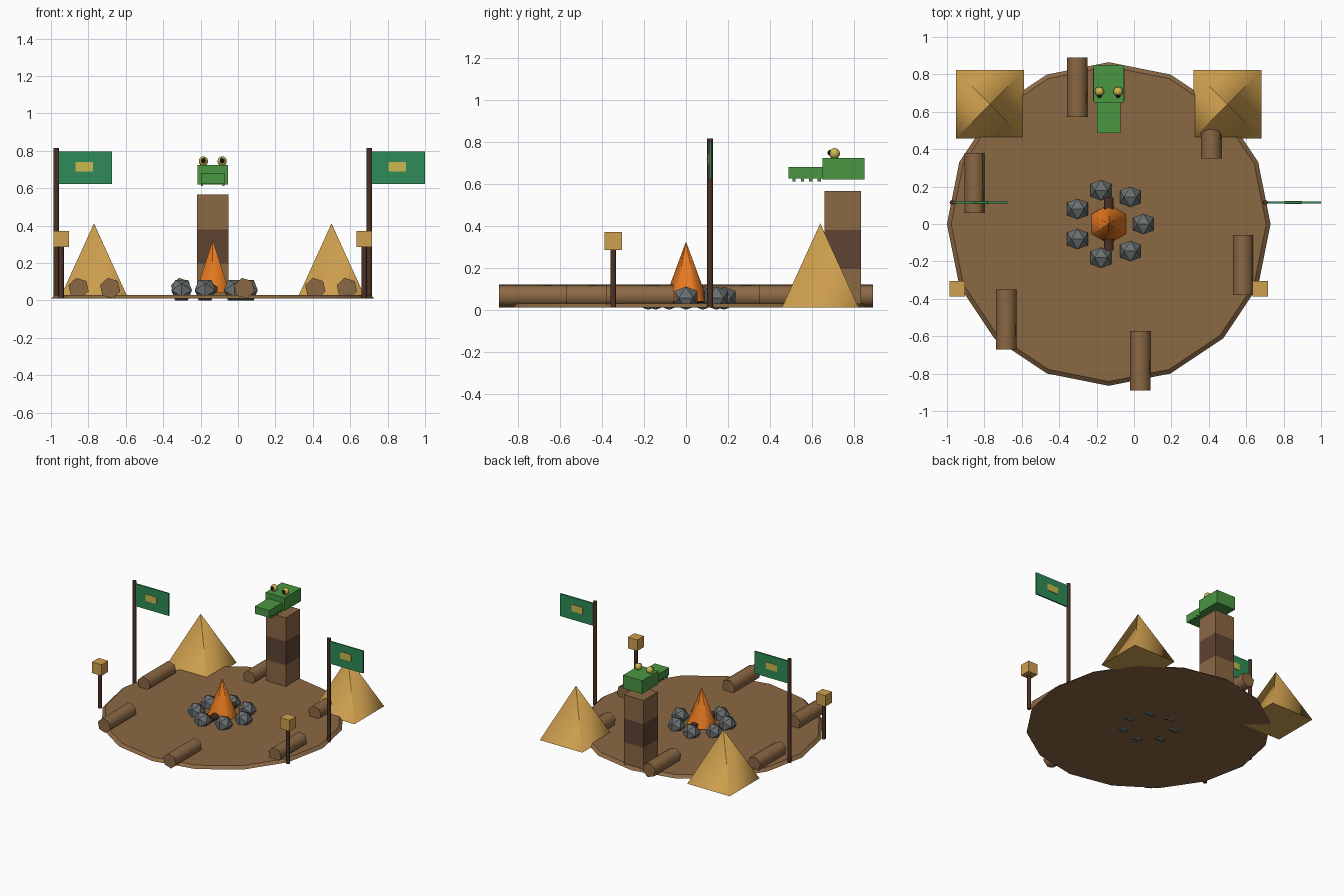
import bpy
import bmesh
from math import sin, cos, radians, sqrt
from mathutils import Matrix, Vector

default = bpy.data.objects.get("Cube")
if default:
    bpy.data.objects.remove(default)


def paint(name, hex_code):
    """One flat material from an sRGB hex code."""
    def lin(c):
        return c / 12.92 if c <= 0.04045 else ((c + 0.055) / 1.055) ** 2.4
    rgba = [lin(int(hex_code[i:i + 2], 16) / 255) for i in (0, 2, 4)] + [1]
    m = bpy.data.materials.new(name)
    m.use_nodes = True
    m.diffuse_color = rgba
    m.node_tree.nodes["Principled BSDF"].inputs["Base Color"].default_value = rgba
    return m


SOIL = paint("earth brown", "8b6844")
BAND = paint("band brown", "5f4332")
POLE = paint("dark wood", "4c3226")
CANVAS = paint("tan canvas", "cfa04e")
FLAG = paint("flag green", "2e8b57")
SKIN = paint("leaf green", "4a9642")
YELLOW = paint("pale yellow", "cbb850")
STONE = paint("stone grey", "6a6f6f")
FIRE = paint("fire orange", "e67820")
BLACK = paint("pupil black", "15120f")


def finish(bm, name, mat):
    mesh = bpy.data.meshes.new(name)
    bm.to_mesh(mesh)
    bm.free()
    mesh.materials.append(mat)
    ob = bpy.data.objects.new(name, mesh)
    bpy.context.collection.objects.link(ob)
    return ob


def box(name, mat, center, size):
    bm = bmesh.new()
    bmesh.ops.create_cube(bm, size=1, matrix=Matrix.Translation(center) @ Matrix.Diagonal((*size, 1)))
    return finish(bm, name, mat)


def prism(name, mat, center, r1, r2, depth, sides, spin=0, along_y=False):
    """Cylinder or cone with smooth sides and crisp caps."""
    bm = bmesh.new()
    bmesh.ops.create_cone(bm, cap_ends=True, segments=sides, radius1=r1, radius2=r2, depth=depth)
    bm.normal_update()
    for f in bm.faces:
        f.smooth = abs(f.normal.z) < 0.99
    for e in bm.edges:
        e.smooth = all(f.smooth for f in e.link_faces)
    turn = Matrix.Rotation(radians(-90), 4, 'X') if along_y else Matrix.Identity(4)
    bm.transform(Matrix.Translation(center) @ turn @ Matrix.Rotation(radians(spin), 4, 'Z'))
    return finish(bm, name, mat)


def ball(name, mat, center, r):
    bm = bmesh.new()
    bmesh.ops.create_uvsphere(bm, u_segments=10, v_segments=8, radius=r,
                              matrix=Matrix.Translation(center))
    for f in bm.faces:
        f.smooth = True
    return finish(bm, name, mat)


def stone(name, center, r):
    """Faceted icosahedron resting on an edge that runs along x."""
    g = (1 + sqrt(5)) / 2
    k = r / sqrt(1 + g * g)
    bm = bmesh.new()
    for a in (-k, k):
        for b in (-k * g, k * g):
            for p in ((a, 0, b), (0, b, a), (b, a, 0)):
                bm.verts.new(Vector(center) + Vector(p))
    bmesh.ops.convex_hull(bm, input=bm.verts[:])
    bmesh.ops.recalc_face_normals(bm, faces=bm.faces[:])
    return finish(bm, name, STONE)


CX = -0.135  # camp centre

# Ground
prism("ground", SOIL, (CX, 0, 0.02), 0.865, 0.842, 0.02, 16)

# Campfire
prism("flame", FIRE, (CX, 0, 0.181), 0.105, 0.001, 0.282, 6)
prism("firewood", POLE, (CX, 0, 0.06), 0.028, 0.028, 0.285, 6, along_y=True)
for i in range(7):
    a = radians(360 / 7 * i)
    stone(f"fire_stone_{i + 1}", (CX + 0.185 * cos(a), 0.185 * sin(a), 0.055), 0.065)

# Log seats
for i in range(6):
    a = radians(43 + 60 * i)
    prism(f"log_seat_{i + 1}", SOIL, (CX + 0.75 * cos(a), 0.75 * sin(a), 0.065),
          0.0565, 0.0565, 0.32, 6, spin=-13, along_y=True)

# Tents, flags and torches on both sides
for side, s in (("left", 1), ("right", -1)):
    prism(f"tent_{side}", CANVAS, (CX + s * 0.635, 0.64, 0.21), 0.183 * sqrt(2), 0.001, 0.4, 4, spin=45)

    px = CX + s * 0.837
    prism(f"flag_pole_{side}", POLE, (px, 0.115, 0.413), 0.014, 0.014, 0.806, 8)
    box(f"flag_{side}", FLAG, (px + 0.155, 0.115, 0.71), (0.285, 0.011, 0.174))
    box(f"flag_emblem_{side}", YELLOW, (px + 0.15, 0.115, 0.715), (0.095, 0.018, 0.052))

    tx = CX + s * 0.81
    prism(f"torch_pole_{side}", POLE, (tx, -0.347, 0.15), 0.014, 0.014, 0.28, 8)
    box(f"torch_lantern_{side}", CANVAS, (tx, -0.347, 0.328), (0.082, 0.082, 0.086))

# Totem column
for i, mat in enumerate((SOIL, BAND, SOIL)):
    box(f"totem_block_{i + 1}", mat, (CX, 0.748, 0.1025 + 0.185 * i), (0.17, 0.174, 0.185))

# Reptile head above the totem
box("head", SKIN, (CX, 0.75, 0.672), (0.164, 0.2, 0.102))
box("snout", SKIN, (CX, 0.57, 0.653), (0.124, 0.165, 0.056))
for side, s in (("left", 1), ("right", -1)):
    ball(f"eye_{side}", YELLOW, (CX + s * 0.05, 0.708, 0.744), 0.026)
    ball(f"pupil_{side}", BLACK, (CX + s * 0.05, 0.687, 0.748), 0.013)
    for i in range(4):
        box(f"tooth_{side}_{i + 1}", SKIN, (CX + s * 0.058, 0.515 + 0.04 * i, 0.623), (0.012, 0.016, 0.022))
